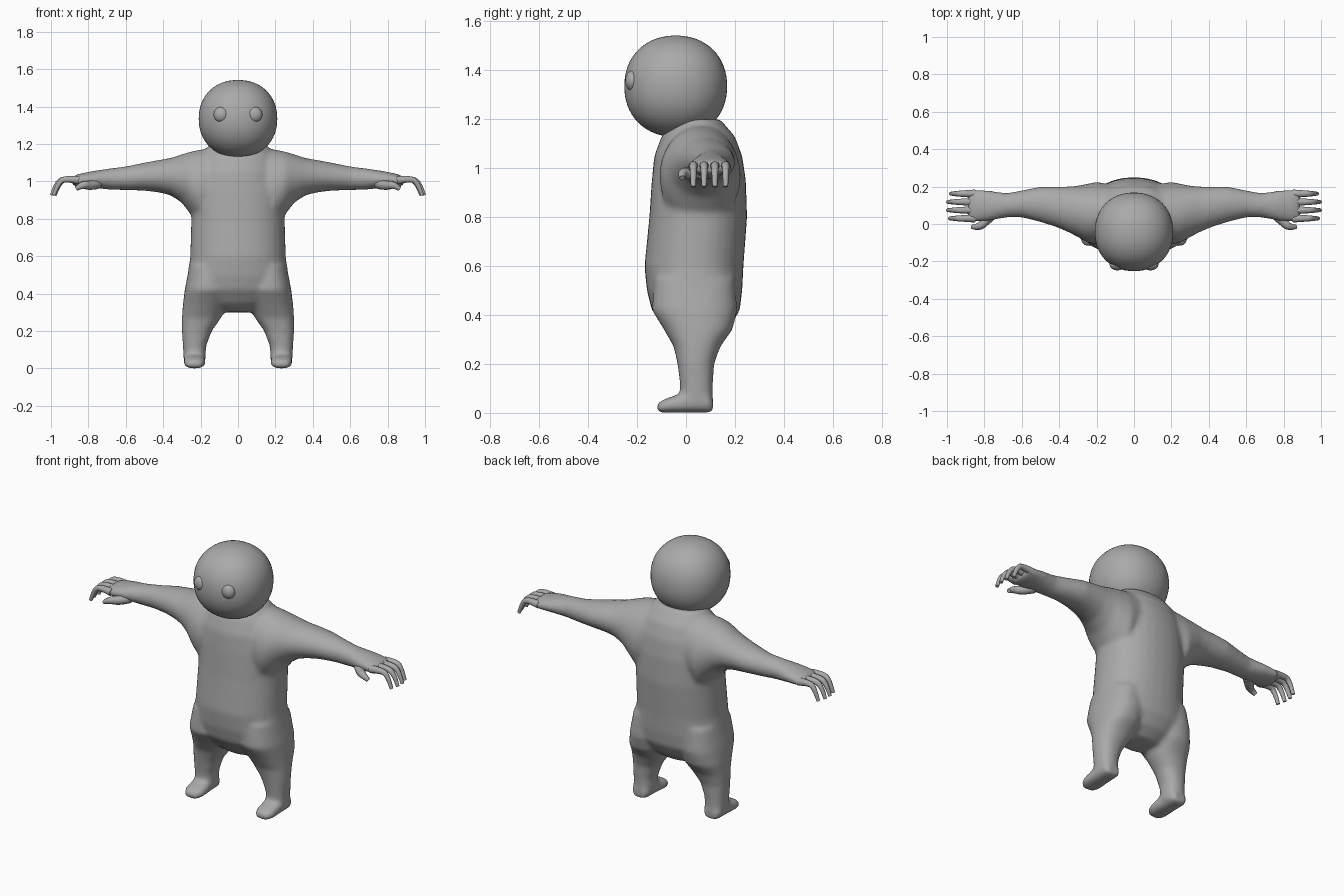
import bpy, bmesh, math
from mathutils import Vector

cube = bpy.data.objects.get("Cube")
if cube:
    bpy.data.objects.remove(cube, do_unlink=True)

grey = bpy.data.materials.new("plain_grey")
grey.use_nodes = True
colour = (0.4, 0.4, 0.4, 1)
grey.diffuse_color = colour
grey.node_tree.nodes["Principled BSDF"].inputs["Base Color"].default_value = colour

AXES = {"x": (0, 1, 2), "y": (1, 0, 2), "z": (2, 0, 1)}


def loft(bm, axis, rings, side=1, power=2.0, sides=32):
    """Skin rounded rings (position, min and max of both cross axes)."""
    along, across, up = AXES[axis]
    loops = []
    for pos, a_min, a_max, b_min, b_max in rings:
        loop = []
        for i in range(sides):
            angle = math.tau * i / sides
            c, s = math.cos(angle), math.sin(angle)
            p = Vector()
            p[along] = pos
            p[across] = (a_min + a_max + (a_max - a_min) * math.copysign(abs(c) ** (2 / power), c)) / 2
            p[up] = (b_min + b_max + (b_max - b_min) * math.copysign(abs(s) ** (2 / power), s)) / 2
            p.x *= side
            loop.append(bm.verts.new(p))
        loops.append(loop)
    for low, high in zip(loops, loops[1:]):
        for i in range(sides):
            j = (i + 1) % sides
            bm.faces.new((low[i], low[j], high[j], high[i]))
    bm.faces.new(loops[0])
    bm.faces.new(loops[-1])


def finish(name, bm):
    bmesh.ops.recalc_face_normals(bm, faces=bm.faces)
    mesh = bpy.data.meshes.new(name)
    bm.to_mesh(mesh)
    bm.free()
    mesh.materials.append(grey)
    mesh.shade_smooth()
    obj = bpy.data.objects.new(name, mesh)
    bpy.context.collection.objects.link(obj)
    return obj


def ball(name, centre, radii, power=2.0):
    bm = bmesh.new()
    bmesh.ops.create_uvsphere(bm, u_segments=48, v_segments=32, radius=1)
    for v in bm.verts:
        n = sum(abs(c) ** power for c in v.co) ** (1 / power)
        v.co = Vector(c / n * r for c, r in zip(v.co, radii)) + Vector(centre)
    return finish(name, bm)


def tube(name, points, radii):
    """Tapered round tube along a smooth path."""
    curve = bpy.data.curves.new(name, "CURVE")
    curve.dimensions = "3D"
    curve.bevel_depth = 1
    curve.bevel_resolution = 3
    curve.use_fill_caps = True
    spline = curve.splines.new("NURBS")
    spline.points.add(len(points) - 1)
    for sp, p, r in zip(spline.points, points, radii):
        sp.co = (*p, 1)
        sp.radius = r
    spline.use_endpoint_u = True
    spline.order_u = 3
    spline.resolution_u = 6
    curve.materials.append(grey)
    obj = bpy.data.objects.new(name, curve)
    bpy.context.collection.objects.link(obj)
    return obj


# Rings of the body parts
torso = [
    (.30, -.10, .10, -.03, .12), (.35, -.20, .20, -.09, .18), (.42, -.26, .26, -.14, .22),
    (.5, -.27, .27, -.16, .23), (.6, -.255, .255, -.17, .235), (.8, -.25, .25, -.15, .25),
    (.95, -.25, .25, -.14, .245), (1.05, -.23, .23, -.13, .23), (1.13, -.2, .2, -.1, .2),
    (1.2, -.15, .15, -.05, .14),
]
leg = [
    (.55, .04, .26, -.13, .2), (.42, .04, .285, -.14, .21), (.34, .06, .295, -.09, .19),
    (.27, .09, .3, -.05, .14), (.2, .14, .3, -.035, .115), (.12, .17, .295, -.025, .11),
    (.03, .175, .29, -.02, .11),
]
foot = [
    (.11, .195, .275, 0, .06), (.09, .18, .288, 0, .09), (.03, .178, .29, 0, .1),
    (-.03, .175, .29, 0, .075), (-.08, .175, .29, 0, .06), (-.11, .19, .275, 0, .045),
    (-.12, .21, .255, .005, .035),
]
arm = [
    (.05, -.08, .2, .85, 1.19), (.2, -.11, .225, .76, 1.17), (.25, -.1, .215, .82, 1.16),
    (.3, -.07, .205, .885, 1.145), (.36, -.04, .2, .925, 1.125), (.42, -.015, .2, .94, 1.115),
    (.5, .01, .2, .95, 1.1), (.6, .035, .18, .953, 1.08), (.68, .035, .165, .955, 1.07),
    (.78, .015, .18, .965, 1.055), (.85, .01, .185, .97, 1.04), (.89, .015, .18, .98, 1.025),
]

# Body, blended into one smooth skin
bm = bmesh.new()
loft(bm, "z", torso, power=2.2)
for side in (-1, 1):
    loft(bm, "z", leg, side, power=2.3)
    loft(bm, "y", foot, side, power=2.6)
    loft(bm, "x", arm, side)
body = finish("body", bm)
remesh = body.modifiers.new("blend", "REMESH")
remesh.mode = "VOXEL"
remesh.voxel_size = .011
remesh.use_smooth_shade = True
smooth = body.modifiers.new("soften", "SMOOTH")
smooth.factor = .5
smooth.iterations = 12

# Head and eyes
ball("head", (0, -.042, 1.335), (.21, .21, .207), power=2.15)
for side, name in ((-1, "right"), (1, "left")):
    ball(name + "_eye", (side * .088, -.218, 1.357), (.042, .03, .042))

    # Four curled fingers and a thumb
    for i, reach in enumerate((.985, .995, .995, .98)):
        y = .03 + i * .044
        path = [(.85, y, 1.005), (.91, y, 1.015), (reach - .025, y, 1.0), (reach, y, .925)]
        tube(f"{name}_finger_{i + 1}", [(side * x, fy, z) for x, fy, z in path],
             (.022, .018, .014, .01))
    thumb = [(.76, .05, .99), (.8, .01, .985), (.83, -.015, .98), (.86, -.02, .975)]
    thumb = [(.75, .06, .99), (.79, .02, .975), (.83, -.02, .985), (.865, -.015, .96)]
    tube(name + "_thumb", [(side * x, ty, z) for x, ty, z in thumb], (.03, .026, .02, .012))
